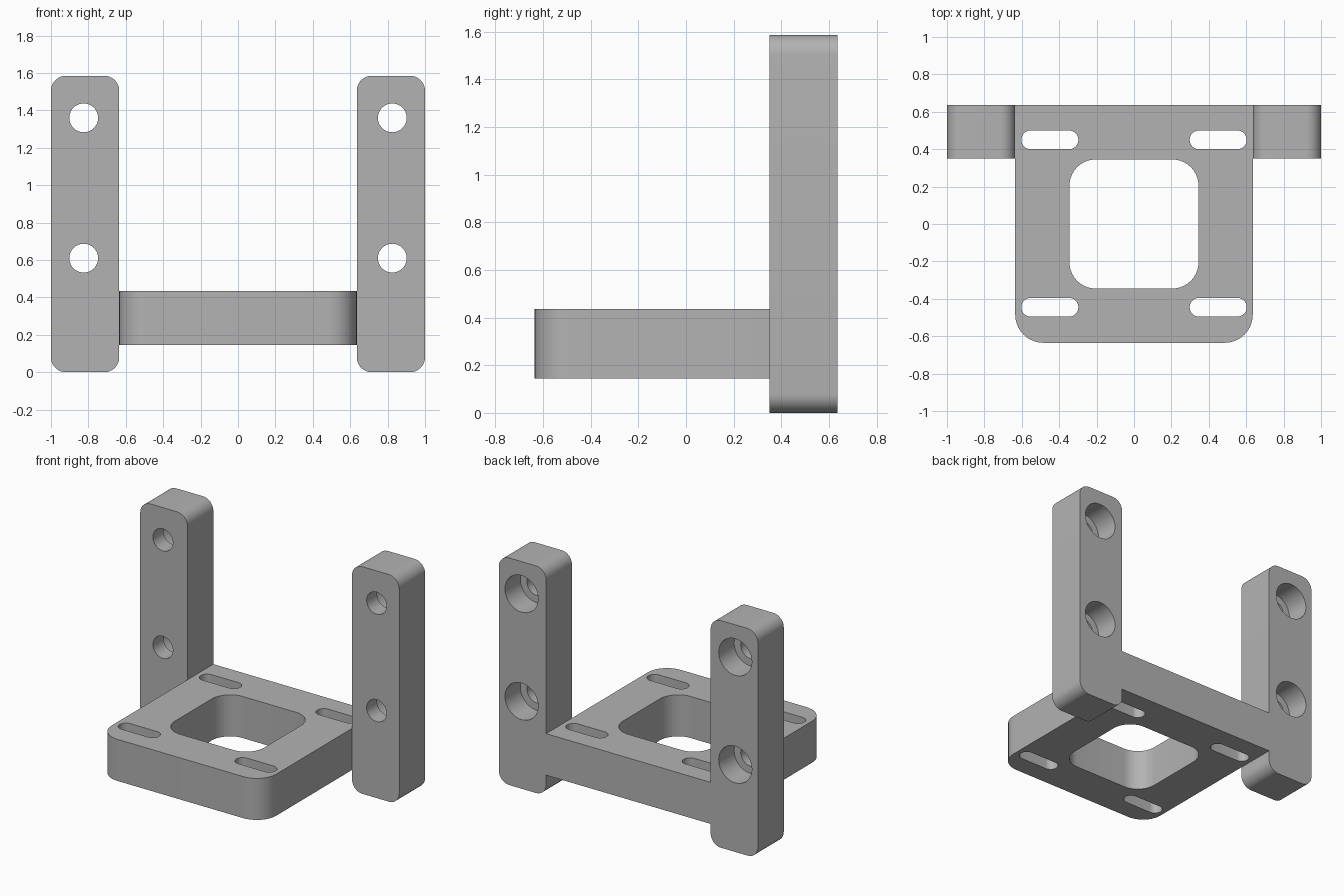
import bpy
import bmesh
from math import cos, sin, pi, radians
from mathutils import Matrix, Vector

cube = bpy.data.objects.get("Cube")
if cube:
    bpy.data.objects.remove(cube, do_unlink=True)

GREY = (0.45, 0.45, 0.45, 1)
grey = bpy.data.materials.new("plain grey")
grey.use_nodes = True
grey.diffuse_color = GREY
grey.node_tree.nodes["Principled BSDF"].inputs["Base Color"].default_value = GREY

UPRIGHT = Matrix.Rotation(radians(90), 4, 'X')  # profile y becomes z, depth runs to -y


def rounded_rect(cx, cy, w, h, radii, steps=10):
    """Outline with one radius per corner, from upper right anticlockwise."""
    points = []
    for i, r in enumerate(radii):
        sx, sy = ((1, 1), (-1, 1), (-1, -1), (1, -1))[i]
        ox, oy = cx + sx * (w / 2 - r), cy + sy * (h / 2 - r)
        for k in range(steps + 1 if r else 1):
            a = pi / 2 * (i + k / steps)
            p = (ox + r * cos(a), oy + r * sin(a))
            if not points or (Vector(p) - Vector(points[-1])).length > 1e-5:
                points.append(p)
    if (Vector(points[0]) - Vector(points[-1])).length < 1e-5:
        points.pop()
    return points


def prism(name, outline, low, high, matrix=Matrix()):
    bm = bmesh.new()
    base = bm.faces.new([bm.verts.new((x, y, low)) for x, y in outline])
    top = bmesh.ops.extrude_face_region(bm, geom=[base])["geom"]
    bmesh.ops.translate(bm, vec=(0, 0, high - low),
                        verts=[v for v in top if isinstance(v, bmesh.types.BMVert)])
    bmesh.ops.recalc_face_normals(bm, faces=bm.faces)
    bm.transform(matrix)
    mesh = bpy.data.meshes.new(name)
    bm.to_mesh(mesh)
    bm.free()
    mesh.materials.append(grey)
    obj = bpy.data.objects.new(name, mesh)
    bpy.context.collection.objects.link(obj)
    return obj


def combine(target, tool, operation):
    mod = target.modifiers.new(operation.lower(), 'BOOLEAN')
    mod.operation, mod.solver, mod.object = operation, 'EXACT', tool
    bpy.context.view_layer.objects.active = target
    bpy.ops.object.modifier_apply(modifier=mod.name)
    bpy.data.objects.remove(tool, do_unlink=True)


def hole(cx, cz, r, front, back):
    return prism("hole_cutter", rounded_rect(cx, cz, 2 * r, 2 * r, [r] * 4),
                 -back, -front, UPRIGHT)


# Base plate: square at the back, rounded at the front
bracket = prism("mounting_bracket",
                rounded_rect(0, 0, 1.27, 1.27, (0, 0, 0.15, 0.15)), 0.145, 0.435)

# Side posts joined to the plate
for side in (-1, 1):
    post = prism("post", rounded_rect(side * 0.8175, 0.7925, 0.365, 1.585, [0.08] * 4),
                 -0.635, -0.35, UPRIGHT)
    combine(bracket, post, 'UNION')

# Central window
combine(bracket, prism("window_cutter", rounded_rect(0, 0, 0.69, 0.69, [0.14] * 4), 0, 0.6),
        'DIFFERENCE')

for side in (-1, 1):
    # Adjustment slots through the plate
    for y in (-0.445, 0.45):
        slot = rounded_rect(side * 0.45, y, 0.305, 0.1, [0.05] * 4)
        combine(bracket, prism("slot_cutter", slot, 0, 0.6), 'DIFFERENCE')
    # Screw holes, counterbored from the back
    for z in (0.61, 1.36):
        combine(bracket, hole(side * 0.825, z, 0.077, 0.2, 0.8), 'DIFFERENCE')
        combine(bracket, hole(side * 0.825, z, 0.128, 0.465, 0.8), 'DIFFERENCE')

bpy.ops.object.select_all(action='DESELECT')
bracket.select_set(True)
bpy.context.view_layer.objects.active = bracket
bpy.ops.object.shade_smooth_by_angle(angle=radians(30))
